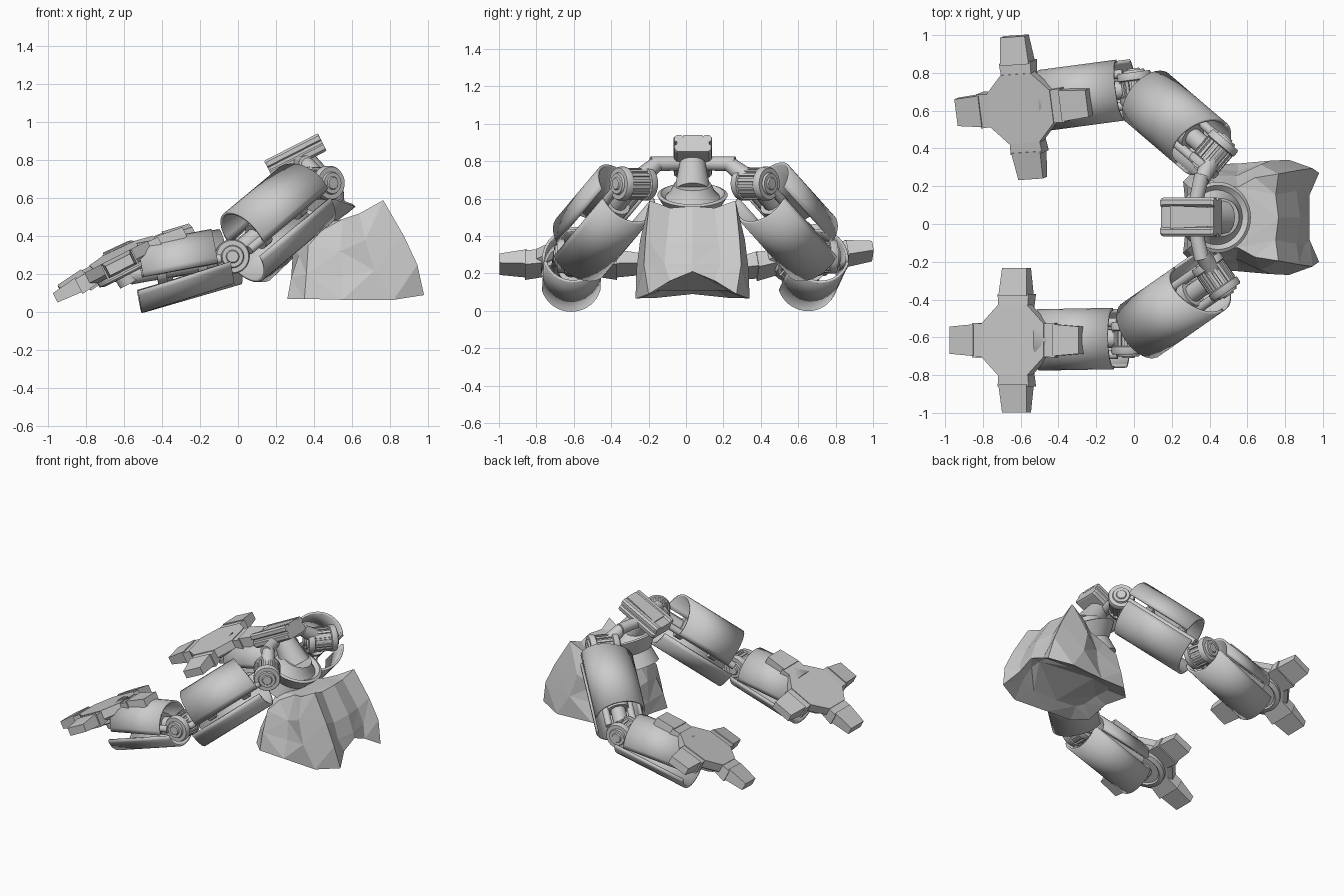
import bpy, bmesh
from math import sin, cos, pi, radians
from mathutils import Vector, Matrix

if "Cube" in bpy.data.objects:
    bpy.data.objects.remove(bpy.data.objects["Cube"])

smooth = []

def add(name, verts, faces, mat=Matrix(), soft=False):
    me = bpy.data.meshes.new(name)
    me.from_pydata([mat @ Vector(v) for v in verts], [], faces)
    bm = bmesh.new()
    bm.from_mesh(me)
    bmesh.ops.recalc_face_normals(bm, faces=bm.faces)
    bm.to_mesh(me)
    bm.free()
    ob = bpy.data.objects.new(name, me)
    bpy.context.collection.objects.link(ob)
    if soft:
        smooth.append(ob)
    return ob

def loft(name, rings, mat=Matrix(), soft=False, closed=True):
    n = len(rings[0])
    verts = [v for r in rings for v in r]
    faces = [(i*n+j, i*n+(j+1) % n, (i+1)*n+(j+1) % n, (i+1)*n+j)
             for i in range(len(rings)-1) for j in range(n if closed else n-1)]
    if closed:
        faces += [tuple(range(n)), tuple(range((len(rings)-1)*n, len(rings)*n))]
    return add(name, verts, faces, mat, soft)

def lathe(name, profile, mat, n=32):
    rings = [[(r*cos(2*pi*j/n), r*sin(2*pi*j/n), z) for j in range(n)] for r, z in profile]
    return loft(name, rings, mat, True)

def rod(name, p, q, r1, r2=None, n=20):
    p, q = Vector(p), Vector(q)
    mat = Matrix.Translation(p) @ (q-p).to_track_quat('Z', 'Y').to_matrix().to_4x4()
    return lathe(name, [(r1, 0), (r2 or r1, (q-p).length)], mat, n)

def frame(a, b):
    # x along the limb, y along the hinge, z away from the top shell
    d = (b-a).normalized()
    h = Vector((0, 0, 1)).cross(d).normalized()
    m = Matrix((d, h, d.cross(h))).transposed().to_4x4()
    m.translation = a
    return m

def shell(name, mat, x0, x1, r, half, s0, s1, side, slant=0):
    n = 18
    rings = []
    for x, s, k in ((x0, s0, 0), (x1, s1, slant)):
        ring = []
        for i in range(n+1):
            t = half*(2*i/n-1)
            ring.append((x+k*sin(t), r*sin(t), side*r*cos(t)+s))
        rings.append(ring)
    ob = loft(name, rings, mat, True, closed=False)
    mod = ob.modifiers.new('thickness', 'SOLIDIFY')
    mod.thickness, mod.offset = 0.016, 0
    return ob

def joint(name, mat, r=0.085, half=0.085):
    m = mat @ Matrix.Rotation(-pi/2, 4, 'X')
    k = half
    # drum with stepped end caps
    prof = [(.03, -k-.02), (.035, -k-.012), (.055, -k-.012), (.06, -k), (r, -k), (r+.006, -k+.012),
            (r+.006, -k+.04), (r-.008, -k+.045)]
    lathe(name + '_drum', prof + [(a, -z) for a, z in reversed(prof)], m, 36)
    # ribs around the drum
    verts, faces = [], []
    for i in range(16):
        rot = Matrix.Rotation(2*pi*i/16, 4, 'Z')
        b = len(verts)
        verts += [rot @ Vector((x, y, z)) for x in (r-.03, r) for y in (-.009, .009) for z in (-k+.045, k-.045)]
        faces += [tuple(b+j for j in f) for f in ((4, 5, 7, 6), (0, 1, 5, 4), (2, 3, 7, 6), (0, 2, 6, 4), (1, 3, 7, 5))]
    add(name + '_ribs', verts, faces, m)

def limb(name, a, b, r, top, low, low_half, slant=0):
    a, b = Vector(a), Vector(b)
    m, L = frame(a, b), (b-a).length
    shell(name + '_top_shell', m, top[0]*L, top[1]*L, r, radians(97), top[2], top[3], 1, slant)
    shell(name + '_bottom_shell', m, low[0]*L, low[1]*L, r, radians(low_half), low[2], low[3], -1)
    rod(name + '_core', a, b, .05)
    for s in (-1, 1):
        rod(name + '_piston', m @ Vector((.06, s*.085, 0)), m @ Vector((L-.06, s*.085, 0)), .024, n=14)
    # collars that carry the shells
    for t in (.3, .7):
        rod(name + '_collar', m @ Vector((t*L-.025, 0, 0)), m @ Vector((t*L+.025, 0, 0)), .075)
    return m

def box_loft(name, mat, stations):
    # stations: x, half width, bottom z, top z
    loft(name, [[(x, -w, b), (x, w, b), (x, w, t), (x, -w, t)] for x, w, b, t in stations], mat)

def foot(name, loc, yaw, pitch, roll):
    m = (Matrix.Translation(loc) @ Matrix.Rotation(radians(yaw), 4, 'Z')
         @ Matrix.Rotation(radians(-pitch), 4, 'Y') @ Matrix.Rotation(radians(roll), 4, 'X'))
    w, c = .185, .088
    octo = [(w, -c), (w, c), (c, w), (-c, w), (-w, c), (-w, -c), (-c, -w), (c, -w)]
    loft(name + '_plate', [[(x*s, y*s, z) for x, y in octo] for s, z in ((.85, -.05), (1, -.03), (1, .03))], m)
    for i in range(4):
        t = m @ Matrix.Rotation(i*pi/2, 4, 'Z')
        box_loft(name + '_toe_base', t, [(.14, .085, -.05, .027), (.245, .092, -.065, .022)])
        box_loft(name + '_toe_tip', t, [(.235, .084, -.055, .03), (.383, .072, -.045, .010)])
    # round dish and pivot underneath
    lathe(name + '_dish', [(.15, -.045), (.15, -.075), (.12, -.085), (.11, -.075), (.06, -.075), (.055, -.13)], m)

# two arms, each posed a little differently: shoulder, elbow, wrist, foot pose, top shell span, end slant
arms = {
    'right': ((.435, -.28, .68), (-.03, -.605, .293), (-.57, -.615, .195),
              ((-.63, -.615, .265), 0, 27, 0), (.17, .82), -.05),
    'left': ((.42, .37, .68), (.01, .72, .29), (-.55, .645, .20),
             ((-.592, .615, .287), 4, 25, 8), (.19, .86), .04),
}
for side, (sh, el, wr, ft, span, slant) in arms.items():
    mu = limb(side + '_upper_arm', el, sh, .163, (*span, .035, .035), (.08, .87, -.03, -.03), 88, slant)
    mf = limb(side + '_forearm', el, wr, .155, (.15, .88, 0, -.003), (.03, .955, .02, -.045), 73)
    joint(side + '_elbow', mf)
    ms = mu.copy()
    ms.translation = Vector(sh)
    joint(side + '_shoulder', ms, half=.1)
    foot(side + '_foot', *ft)
    # bent bar from the head to the shoulder
    s = 1 if side == 'left' else -1
    mid = Vector((.36, .037+s*.225, .785))
    rod(side + '_shoulder_bar', (.31, .037, .79), mid, .036, .04)
    rod(side + '_shoulder_link', mid - Vector((0, s*.03, 0)), sh, .04, .055)

# faceted body: half rings (x, half width, z) from the top down, mirrored
half = [
    [(.36, 0, .45), (.37, .10, .44), (.44, .18, .43), (.55, .16, .49), (.64, .21, .52), (.765, .23, .59), (.75, .12, .55), (.765, 0, .56)],
    [(.29, 0, .33), (.32, .14, .30), (.37, .22, .35), (.54, .22, .32), (.67, .28, .38), (.875, .25, .40), (.86, .14, .36), (.88, 0, .37)],
    [(.28, 0, .18), (.28, .17, .18), (.36, .26, .20), (.55, .245, .19), (.72, .30, .22), (.945, .26, .25), (.90, .15, .25), (.92, 0, .25)],
    [(.28, 0, .09), (.26, .19, .07), (.35, .28, .07), (.55, .285, .065), (.82, .305, .065), (.98, .235, .09), (.93, .12, .16), (.93, 0, .21)],
    [(.36, 0, .13), (.36, .12, .12), (.40, .17, .11), (.55, .19, .11), (.74, .20, .12), (.86, .16, .15), (.86, .08, .20), (.86, 0, .21)],
]
CY = .035
rings = [[(x, CY+y, z) for x, y, z in h] + [(x, CY-y, z) for x, y, z in h[-2:0:-1]] for h in half]
body = loft('faceted_body', rings)
bm = bmesh.new()
bm.from_mesh(body.data)
bmesh.ops.triangulate(bm, faces=bm.faces)
bm.to_mesh(body.data)
bm.free()

# flared neck collar, tilted backwards
tilt = Matrix.Translation((.442, .035, .62)) @ Matrix.Rotation(radians(20), 4, 'Y')
lathe('neck_collar', [(.15, -.2), (.125, -.1), (.165, -.04), (.188, 0), (.17, .008), (.145, -.012),
                      (.12, .015), (.10, .06), (.085, .06)], tilt, 40)
rod('neck', (.45, .035, .63), (.335, .035, .81), .10, .065, 28)

# head block: grooved cross-section swept along its length
hm = Matrix.Translation((.30, .037, .83)) @ Matrix.Rotation(radians(-27), 4, 'Y')
side_pts = [(.055, .032), (.065, .045), (.09, .045), (.103, .033), (.103, .010), (.09, .003), (.09, -.012),
            (.103, -.02), (.10, -.045), (.085, -.058)]
prof = side_pts + [(-y, z) for y, z in reversed(side_pts)]
loft('head_block', [[(x, y*s, z*s) for y, z in prof] for x, s in ((-.16, .94), (-.145, 1), (.145, 1), (.158, .96))], hm)
box_loft('head_visor', hm, [(-.10, .06, .02, .042), (.159, .05, .02, .044)])

# smooth the round parts, keep their edges sharp
bpy.ops.object.select_all(action='DESELECT')
for ob in smooth:
    ob.select_set(True)
bpy.context.view_layer.objects.active = smooth[0]
bpy.ops.object.shade_smooth_by_angle(angle=radians(32))
